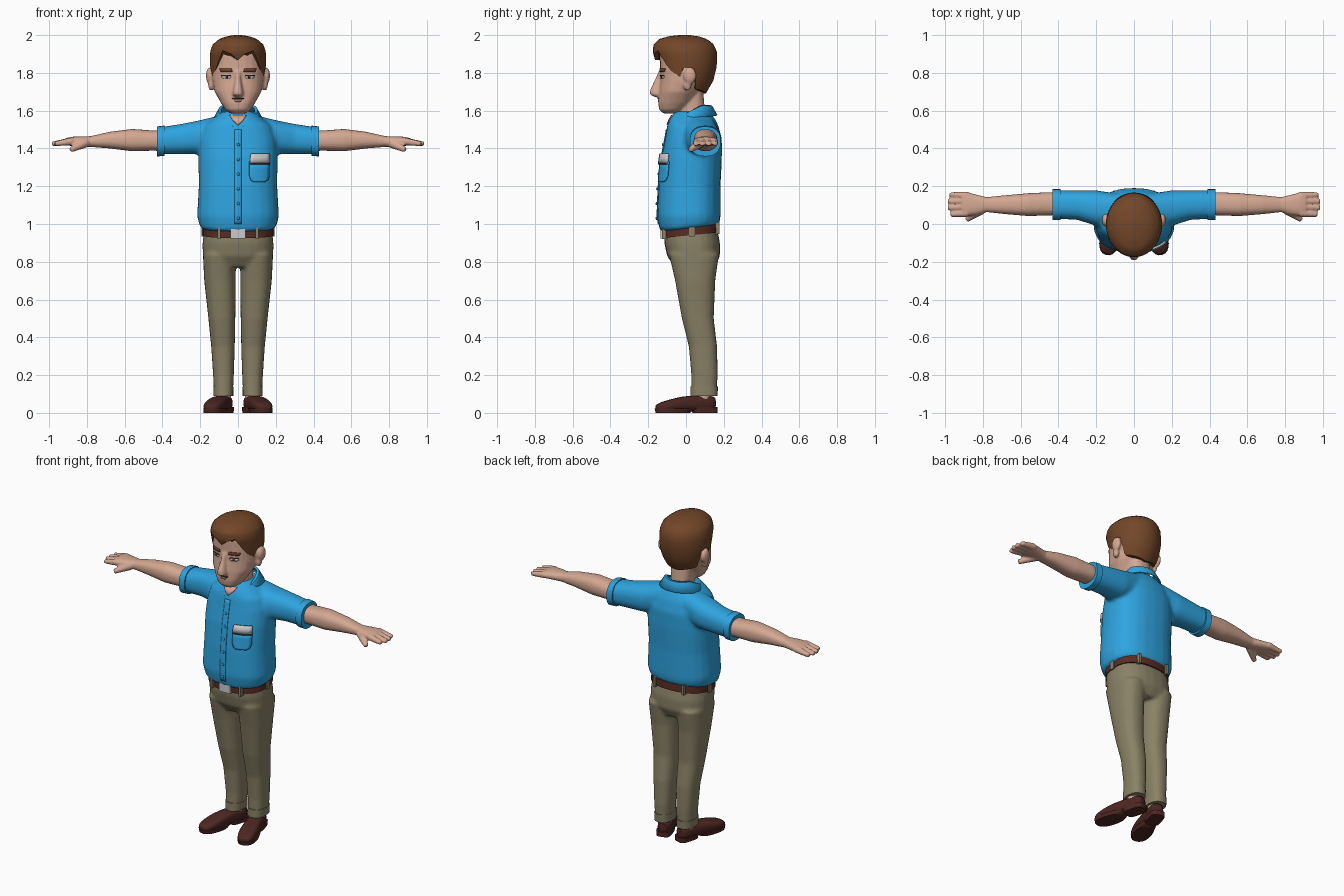
import bpy, bmesh
from math import sin, cos, pi, radians, copysign
from mathutils import Vector, Matrix
from mathutils.bvhtree import BVHTree

if "Cube" in bpy.data.objects:
    bpy.data.objects.remove(bpy.data.objects["Cube"])


def material(name, *rgb):
    m = bpy.data.materials.new(name)
    m.use_nodes = True
    m.diffuse_color = (*rgb, 1)
    m.node_tree.nodes["Principled BSDF"].inputs["Base Color"].default_value = (*rgb, 1)
    return m


SHIRT = material("blue cloth", .028, .37, .74)
SKIN = material("skin", .66, .39, .29)
PANTS = material("khaki cloth", .255, .225, .135)
HAIR = material("brown hair", .17, .062, .022)
LEATHER = material("dark leather", .075, .02, .016)
BELT = material("belt leather", .1, .026, .018)
METAL = material("pale grey", .6, .6, .62)
DARK = material("dark line", .05, .03, .025)
LIPS = material("lip", .4, .16, .12)


def ring(u0, u1, v0, v1, n=24, power=2.4):
    """Rounded cross-section that fills the given extents."""
    for i in range(n):
        a = 2 * pi * i / n
        c, s = [copysign(abs(f) ** (2 / power), f) for f in (cos(a), sin(a))]
        yield (u0 + u1) / 2 + c * (u1 - u0) / 2, (v0 + v1) / 2 + s * (v1 - v0) / 2


def loft(bm, sections, axis="z", side=1, power=2.4, tilt=0):
    """Closed skin through (position, u0, u1, v0, v1) or (z, half, y0, y1) sections."""
    rows = []
    for t, *ext in sections:
        if len(ext) == 3:
            ext = [-ext[0], *ext]
        row = []
        for u, v in ring(*ext, power=power):
            x, y, z = {"z": (u, v, t), "x": (t, u, v), "y": (u, t, v)}[axis]
            z += tilt * y if z < 1 else 0
            row.append(bm.verts.new((side * x, y, z)))
        rows.append(row)
    skin(bm, rows)


def skin(bm, rows):
    for a, b in zip(rows, rows[1:]):
        for i in range(len(a)):
            j = (i + 1) % len(a)
            bm.faces.new((a[i], a[j], b[j], b[i]))
    bm.faces.new(rows[0])
    bm.faces.new(rows[-1])


def cone(bm, p, q, r0, r1):
    p, q = Vector(p), Vector(q)
    turn = (q - p).to_track_quat("Z", "Y").to_matrix().to_4x4()
    bmesh.ops.create_cone(bm, cap_ends=True, segments=12, radius1=r0, radius2=r1,
                          depth=(q - p).length, matrix=Matrix.Translation((p + q) / 2) @ turn)


def ball(bm, at, size):
    bmesh.ops.create_uvsphere(bm, u_segments=16, v_segments=10, radius=1,
                              matrix=Matrix.Translation(at) @ Matrix.Diagonal((*size, 1)))


def box(bm, at, size):
    bmesh.ops.create_cube(bm, size=1, matrix=Matrix.Translation(at) @ Matrix.Diagonal((*size, 1)))


def finish(name, bm, mat, voxel=0, smooth=4, subsurf=0, thick=0):
    bmesh.ops.recalc_face_normals(bm, faces=bm.faces)
    mesh = bpy.data.meshes.new(name)
    bm.to_mesh(mesh)
    bm.free()
    mesh.materials.append(mat)
    mesh.shade_smooth()
    mesh.set_sharp_from_angle(angle=radians(45))
    ob = bpy.data.objects.new(name, mesh)
    bpy.context.collection.objects.link(ob)
    if thick:
        s = ob.modifiers.new("thickness", "SOLIDIFY")
        s.thickness, s.offset = thick, 0
    if voxel:
        r = ob.modifiers.new("merge", "REMESH")
        r.mode, r.voxel_size, r.use_smooth_shade = "VOXEL", voxel, True
        s = ob.modifiers.new("soften", "SMOOTH")
        s.factor, s.iterations = .5, smooth
    if subsurf:
        ob.modifiers.new("round", "SUBSURF").levels = subsurf
        ob.modifiers["round"].render_levels = subsurf
    return ob


def surface(ob):
    bpy.context.view_layer.update()
    return BVHTree.FromObject(ob, bpy.context.evaluated_depsgraph_get())


def plate(name, tree, rows, mat, lift=.002, thick=.006, cols=6):
    """Thin piece laid on the front of a surface, through (z, x0, x1) rows."""
    bm = bmesh.new()
    grid = []
    for z, x0, x1 in rows:
        line = []
        for i in range(cols + 1):
            x = x0 + (x1 - x0) * i / cols
            hit = tree.ray_cast(Vector((x, -1, z)), Vector((0, 1, 0)))[0]
            line.append(bm.verts.new((x, (hit.y if hit else 0) - lift, z)))
        grid.append(line)
    for a, b in zip(grid, grid[1:]):
        for i in range(cols):
            bm.faces.new((a[i], a[i + 1], b[i + 1], b[i]))
    return finish(name, bm, mat, thick=thick)


def mix(keys, t):
    """Linear lookup in a list of (t, values...) keys."""
    for a, b in zip(keys, keys[1:]):
        if t <= b[0]:
            f = max(0, (t - a[0]) / (b[0] - a[0]))
            return [p + (q - p) * f for p, q in zip(a[1:], b[1:])]
    return keys[-1][1:]


# Shirt: torso and sleeves merged
bm = bmesh.new()
loft(bm, [(.97, .18, -.115, .165), (.985, .203, -.14, .178), (1.04, .217, -.153, .183),
          (1.2, .208, -.147, .183), (1.35, .21, -.132, .19), (1.45, .205, -.112, .19),
          (1.52, .18, -.1, .172), (1.56, .13, -.085, .152), (1.595, .085, -.06, .125)], tilt=.12)
for s in (-1, 1):
    loft(bm, [(.08, 0, .16, 1.4, 1.58), (.2, -.01, .178, 1.37, 1.55), (.3, .022, .178, 1.37, 1.53),
              (.41, .027, .178, 1.368, 1.513)], "x", s)
shirt = finish("shirt", bm, SHIRT, .011, 8)

# Sleeve cuffs
bm = bmesh.new()
for s in (-1, 1):
    loft(bm, [(.39, .02, .184, 1.36, 1.521), (.43, .02, .184, 1.358, 1.516)], "x", s)
finish("sleeve_cuffs", bm, SHIRT)

# Collar: open band that drops to a point on each side of the front
bm = bmesh.new()
rows = []
for i in range(33):
    a = radians(12 + 336 * i / 32)
    back = (1 - cos(a)) / 2
    d = min(i, 32 - i)
    drop = mix([(0, .03), (2, .12), (5, .06), (16, .05)], d)[0]
    top = 1.545 + .08 * min(1, back * 1.3)
    rows.append([bm.verts.new((r * sin(a) * w, .03 - r * cos(a), z))
                 for r, w, z in ((.092, .95, top), (.105, .97, top), (.128 + drop * .1, 1, top - drop))])
for a, b in zip(rows, rows[1:]):
    for k in (0, 1):
        bm.faces.new((a[k], a[k + 1], b[k + 1], b[k]))
finish("collar", bm, SHIRT, thick=.008)

# Shirt details
chest = surface(shirt)
plate("placket", chest, [(1 + .02 * i, -.018, .018) for i in range(26)], SHIRT, thick=.004, cols=3)
plate("open_neck", chest, [(1.525, -.004, .004), (1.55, -.028, .028), (1.575, -.045, .045)], SKIN, .003)
plate("pocket", chest, [(1.222, .085, .14), (1.232, .068, .157), (1.255, .06, .165),
                        (1.29, .06, .165), (1.33, .06, .165)], SHIRT, .006, .009)
plate("pocket_card", chest, [(1.322, .063, .166), (1.345, .064, .167), (1.372, .068, .165)], METAL, .014, .009)
plate("card_edge", chest, [(1.315, .063, .166), (1.322, .063, .166)], DARK, .013, .008)
bm = bmesh.new()
for i in range(6):
    z = 1.03 + .078 * i
    y = chest.ray_cast(Vector((0, -1, z)), Vector((0, 1, 0)))[0].y
    ball(bm, (.002, y - .006, z), (.008, .005, .008))
finish("buttons", bm, SHIRT)

# Trousers: hips and legs merged
bm = bmesh.new()
loft(bm, [(.975, .18, -.115, .165), (.9, .188, -.115, .18), (.83, .187, -.1, .18), (.77, .165, -.06, .15)])
for s in (-1, 1):
    loft(bm, [(.84, .012, .186, -.09, .175), (.7, .012, .179, -.058, .155), (.5, .014, .157, -.022, .147),
              (.35, .017, .142, .015, .165), (.2, .022, .132, .028, .168), (.1, .027, .127, .028, .162)], side=s)
finish("trousers", bm, PANTS, .0095, 6)
bm = bmesh.new()
for s in (-1, 1):
    loft(bm, [(.09, .025, .13, .023, .167), (.14, .024, .131, .023, .169)], side=s)
finish("trouser_cuffs", bm, PANTS)

# Belt, loops and buckle
bm = bmesh.new()
loft(bm, [(.938, .188, -.123, .177), (.984, .188, -.123, .175)], tilt=.1)
finish("belt", bm, BELT)
bm = bmesh.new()
for x, y in ((.1, -.112), (.185, .03), (.1, .163)):
    for s in (-1, 1):
        box(bm, (s * x, y, .962 + .1 * y), (.016, .03, .062))
finish("belt_loops", bm, PANTS)
bm = bmesh.new()
box(bm, (0, -.127, .948), (.078, .018, .052))
finish("buckle", bm, METAL)

# Shoes, soles and ankles
uppers, soles, ankles = bmesh.new(), bmesh.new(), bmesh.new()
for s in (-1, 1):
    shoe, sole = bmesh.new(), bmesh.new()
    loft(shoe, [(-.168, -.025, .025, .012, .04), (-.14, -.047, .047, .01, .056), (-.08, -.055, .055, .01, .073),
                (-.01, -.05, .05, .01, .09), (.06, -.044, .044, .012, .092), (.13, -.044, .044, .012, .092),
                (.165, -.025, .025, .015, .085)], "y", power=2.8)
    loft(sole, [(0, .053, -.165, .02), (.022, .057, -.17, .05)])
    loft(sole, [(0, .042, .04, .168), (.03, .045, .03, .168)], power=4)
    place = Matrix.Translation((s * .102, 0, 0)) @ Matrix.Rotation(s * radians(16), 4, "Z")
    for part, whole in ((shoe, uppers), (sole, soles)):
        part.transform(place)
        scratch = bpy.data.meshes.new("scratch")
        part.to_mesh(scratch)
        whole.from_mesh(scratch)
        bpy.data.meshes.remove(scratch)
        part.free()
    cone(ankles, (s * .077, .09, .07), (s * .077, .095, .13), .04, .04)
finish("shoes", uppers, LEATHER, subsurf=1)
finish("shoe_soles", soles, LEATHER)
finish("ankles", ankles, SKIN)

# Arms and hands
bm = bmesh.new()
for s in (-1, 1):
    loft(bm, [(.36, .05, .165, 1.385, 1.495), (.45, .045, .168, 1.388, 1.495), (.56, .042, .163, 1.385, 1.503),
              (.68, .052, .152, 1.4, 1.488), (.78, .063, .142, 1.408, 1.465), (.83, .048, .155, 1.41, 1.464),
              (.88, .043, .168, 1.412, 1.462), (.91, .046, .168, 1.418, 1.455)], "x", s)
    for y, tip, length in ((.058, .05, .97), (.09, .086, .985), (.12, .12, .985), (.15, .156, .975)):
        cone(bm, (s * .88, y, 1.438), (s * length, tip, 1.424), .021, .013)
    cone(bm, (s * .81, .075, 1.43), (s * .885, .022, 1.392), .027, .014)
finish("arms", bm, SKIN, .0065, 3)

# Head, neck, nose and ears merged
bm = bmesh.new()
loft(bm, [(1.585, .04, -.12, -.04), (1.605, .067, -.142, -.01), (1.64, .09, -.148, .03), (1.7, .124, -.143, .07),
          (1.76, .136, -.137, .11), (1.82, .139, -.138, .135), (1.9, .135, -.14, .14), (1.96, .09, -.1, .1)], power=2.3)
loft(bm, [(1.5, .065, -.06, .1), (1.6, .065, -.035, .1), (1.72, .068, -.02, .09)])
loft(bm, [(1.672, .018, -.165, -.12), (1.686, .03, -.193, -.12), (1.71, .025, -.19, -.12),
          (1.77, .014, -.162, -.12), (1.81, .014, -.145, -.12)], power=2)
for s in (-1, 1):
    ball(bm, (s * .15, .02, 1.785), (.02, .035, .045))
    ball(bm, (s * .142, .008, 1.735), (.016, .022, .03))
head = finish("head", bm, SKIN, .0075, 4)

# Face details
face = surface(head)
plate("mouth", face, [(1.662, -.03, .03), (1.667, -.032, .032)], DARK, .001, .003)
plate("lower_lip", face, [(1.647, -.014, .014), (1.659, -.022, .022)], LIPS, .001, .003)
for s, side in ((1, "left"), (-1, "right")):
    plate(side + "_eyebrow", face, [(1.806, s * .03, s * .09), (1.823, s * .034, s * .097)], HAIR, .003)
    plate(side + "_eye", face, [(1.769, s * .045, s * .075), (1.778, s * .036, s * .088),
                                (1.786, s * .046, s * .078)], METAL, .001, .003)
    plate(side + "_iris", face, [(1.771, s * .054, s * .066), (1.785, s * .054, s * .066)], DARK, .003, .003)
    plate(side + "_eyelid", face, [(1.784, s * .036, s * .09), (1.789, s * .042, s * .084)], DARK, .002, .003)

# Hair: a cap whose lower edge follows the hairline, from front (0) to back (180)
hairline = [(0, 1.868), (14, 1.9), (34, 1.918), (48, 1.84), (64, 1.785), (75, 1.78),
            (84, 1.83), (105, 1.82), (113, 1.715), (180, 1.69)]
shape = [(1.69, .11, -.1, .105), (1.76, .138, -.135, .145), (1.84, .148, -.155, .164), (1.91, .148, -.176, .164),
         (1.95, .134, -.172, .148), (1.98, .1, -.14, .11), (1.994, .06, -.09, .065), (2.0, .02, -.04, .02)]
bm = bmesh.new()
rows = []
for j in range(-1, 15):
    row = []
    for i in range(96):
        a = 2 * pi * i / 96
        low = mix(hairline, min(i, 96 - i) * 3.75)[0]
        z = low + (2 - low) * sin(pi / 2 * max(j, 0) / 14)
        half, y0, y1 = mix(shape, z)
        inset = .86 if j < 0 else 1
        row.append(bm.verts.new((inset * half * sin(a), (y0 + y1) / 2 - inset * cos(a) * (y1 - y0) / 2, z)))
    rows.append(row)
skin(bm, rows)
finish("hair", bm, HAIR)
